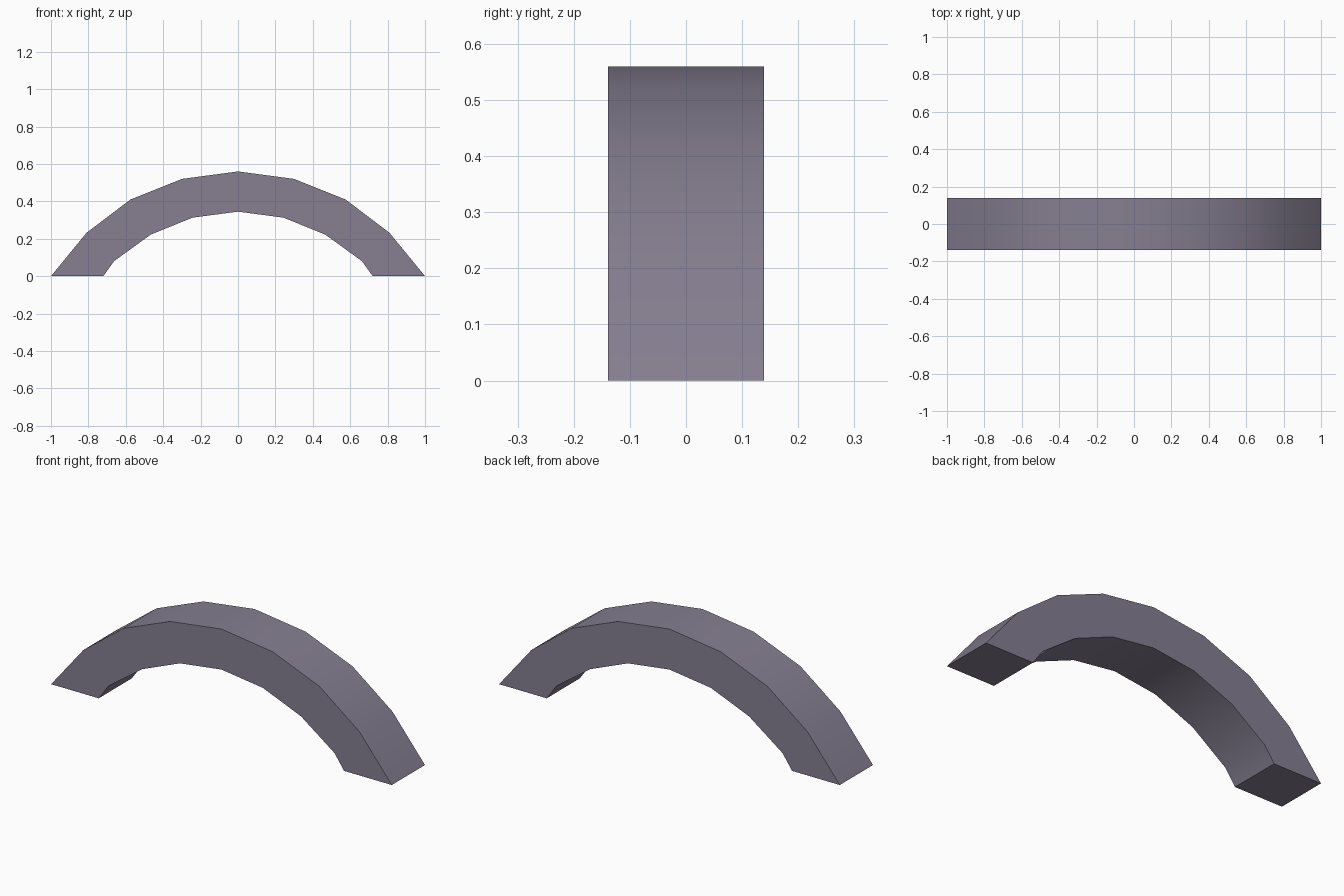
import bpy
import bmesh
import math

cube = bpy.data.objects.get("Cube")
if cube:
    bpy.data.objects.remove(cube, do_unlink=True)

HALF_DEPTH = 0.139

# Half profiles of the arch, from the crown down to the foot (x, z)
OUTER = [(0, 0.56), (0.3, 0.52), (0.575, 0.41), (0.81, 0.232), (1, 0)]
INNER = [(0, 0.345), (0.243, 0.313), (0.467, 0.222), (0.663, 0.08), (0.72, 0)]


def full_span(half):
    """Mirror a half profile into a left-to-right span."""
    return [(-x, z) for x, z in reversed(half[1:])] + half


def stone_material():
    colour = (0.238, 0.212, 0.283, 1)
    mat = bpy.data.materials.new("purple grey stone")
    mat.use_nodes = True
    mat.diffuse_color = colour
    mat.node_tree.nodes["Principled BSDF"].inputs["Base Color"].default_value = colour
    return mat


# Arch: a four-cornered section swept along the span
bm = bmesh.new()
sections = []
for (ox, oz), (ix, iz) in zip(full_span(OUTER), full_span(INNER)):
    corners = [(ox, -HALF_DEPTH, oz), (ox, HALF_DEPTH, oz),
               (ix, HALF_DEPTH, iz), (ix, -HALF_DEPTH, iz)]
    sections.append([bm.verts.new(c) for c in corners])
for a, b in zip(sections, sections[1:]):
    for i in range(4):
        j = (i + 1) % 4
        bm.faces.new((a[i], a[j], b[j], b[i]))

# Flat feet
bm.faces.new(sections[0])
bm.faces.new(sections[-1])
bmesh.ops.recalc_face_normals(bm, faces=bm.faces)

mesh = bpy.data.meshes.new("arch")
bm.to_mesh(mesh)
bm.free()
mesh.materials.append(stone_material())
arch = bpy.data.objects.new("arch", mesh)
bpy.context.collection.objects.link(arch)

# Smooth along the curve, crisp at the rims and feet
bpy.ops.object.select_all(action="DESELECT")
arch.select_set(True)
bpy.context.view_layer.objects.active = arch
bpy.ops.object.shade_smooth_by_angle(angle=math.radians(32))
